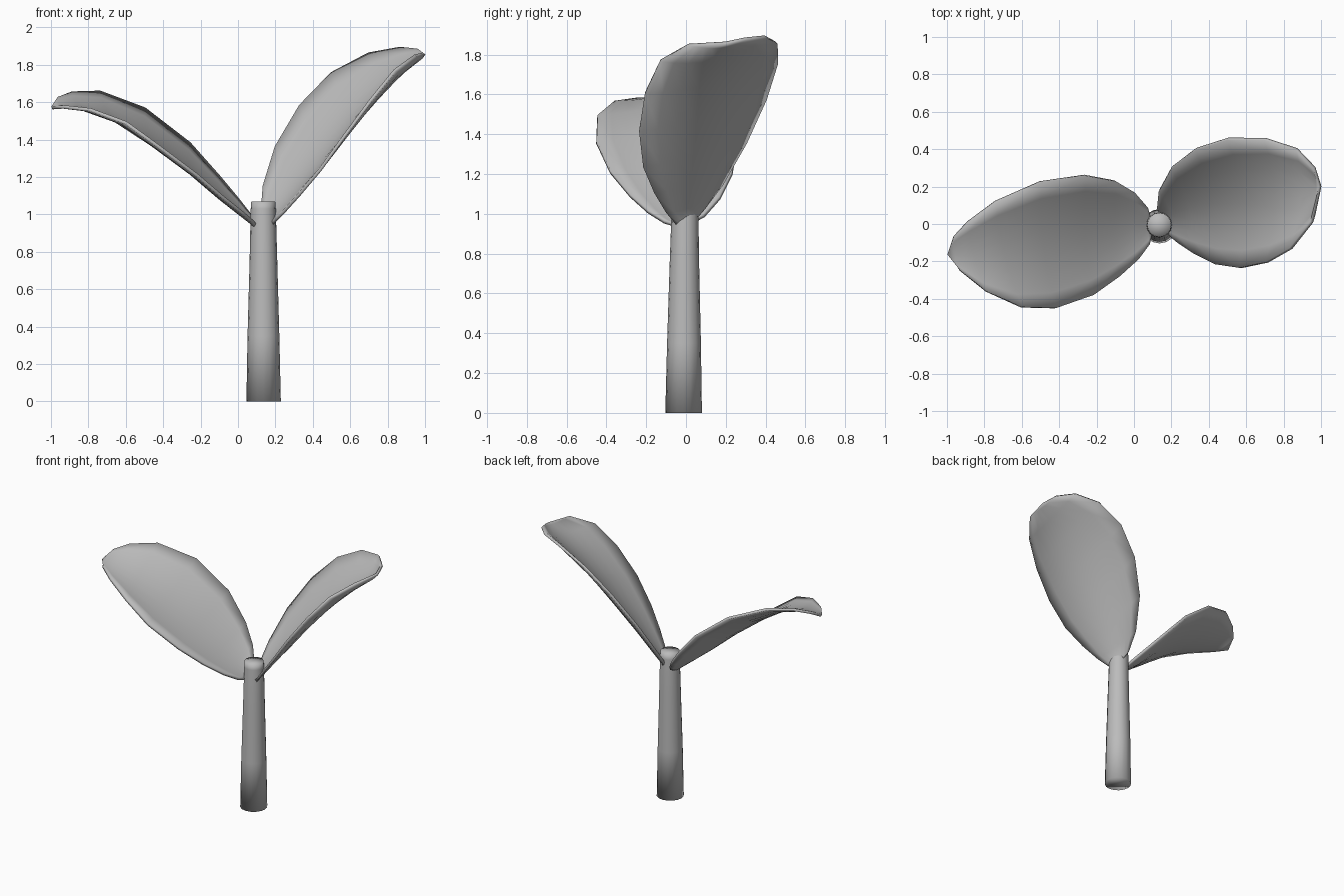
import bpy, bmesh, math
from mathutils import Vector

if "Cube" in bpy.data.objects:
    bpy.data.objects.remove(bpy.data.objects["Cube"])

grey = bpy.data.materials.new("plain_grey")
grey.diffuse_color = (0.5, 0.5, 0.5, 1)
grey.use_nodes = True
grey.node_tree.nodes["Principled BSDF"].inputs["Base Color"].default_value = grey.diffuse_color


def finish(name, bm):
    """Turn a bmesh into a smooth-shaded grey object."""
    bmesh.ops.remove_doubles(bm, verts=bm.verts, dist=0.0005)
    bmesh.ops.recalc_face_normals(bm, faces=bm.faces)
    for f in bm.faces:
        f.smooth = True
    me = bpy.data.meshes.new(name)
    bm.to_mesh(me)
    bm.free()
    me.materials.append(grey)
    ob = bpy.data.objects.new(name, me)
    bpy.context.collection.objects.link(ob)
    return ob


def stem(name, rings, sides=16):
    """Tapered round stalk through (x, y, z, radius) rings, with flat caps."""
    bm = bmesh.new()
    loops = []
    for x, y, z, r in rings:
        loops.append([bm.verts.new((x + r * math.cos(math.tau * i / sides),
                                    y + r * math.sin(math.tau * i / sides), z))
                      for i in range(sides)])
    for a, b in zip(loops, loops[1:]):
        for i in range(sides):
            j = (i + 1) % sides
            bm.faces.new((a[i], a[j], b[j], b[i]))
    bm.faces.new(loops[0][::-1])
    # the top cap is a fan, so it shades like a soft dome
    x, y, z, r = rings[-1]
    bmesh.ops.poke(bm, faces=[bm.faces.new(loops[-1])])
    return finish(name, bm)


def leaf(name, base, tip, back_rim, front_rim, cup_dir, cup, cols=8):
    """Cupped blade between two rim lines, from its base point to its tip."""
    bm = bmesh.new()
    cup_dir = Vector(cup_dir).normalized()
    rows = []
    for p, q in zip([base] + back_rim + [tip], [base] + front_rim + [tip]):
        p, q = Vector(p), Vector(q)
        depth = cup * (p - q).length
        row = []
        for c in range(cols + 1):
            t = c / cols
            row.append(bm.verts.new(p.lerp(q, t) + cup_dir * depth * 4 * t * (1 - t)))
        rows.append(row)
    for a, b in zip(rows, rows[1:]):
        for c in range(cols):
            bm.faces.new((a[c], a[c + 1], b[c + 1], b[c]))
    ob = finish(name, bm)
    thick = ob.modifiers.new("thickness", 'SOLIDIFY')
    thick.thickness = 0.018
    thick.offset = 0
    return ob


# Stalk
stem("stem", [(0.137, -0.012, 0, 0.092), (0.136, -0.01, 0.35, 0.085),
              (0.136, -0.008, 0.75, 0.074), (0.135, -0.005, 1.03, 0.067),
              (0.135, -0.005, 1.07, 0.064)])

# Taller leaf on the right
leaf("right_leaf", (0.16, 0.02, 0.94), (0.995, 0.2, 1.86),
     [(0.125, 0.09, 1.03), (0.135, 0.18, 1.15), (0.20, 0.30, 1.36),
      (0.33, 0.40, 1.58), (0.50, 0.455, 1.755), (0.70, 0.455, 1.86),
      (0.87, 0.40, 1.89), (0.965, 0.30, 1.88)],
     [(0.18, -0.05, 0.95), (0.24, -0.10, 1.01), (0.33, -0.16, 1.11),
      (0.44, -0.215, 1.24), (0.57, -0.235, 1.42), (0.71, -0.205, 1.61),
      (0.84, -0.13, 1.77), (0.95, 0.01, 1.85)],
     (0.6, 0.2, -0.75), 0.12)

# Lower, longer leaf on the left
leaf("left_leaf", (0.10, -0.02, 0.93), (-0.995, -0.16, 1.57),
     [(0.07, 0.09, 0.99), (0.0, 0.17, 1.08), (-0.10, 0.23, 1.20),
      (-0.26, 0.26, 1.38), (-0.50, 0.225, 1.565), (-0.74, 0.12, 1.655),
      (-0.89, 0.01, 1.65), (-0.965, -0.07, 1.62)],
     [(0.08, -0.11, 0.96), (0.02, -0.19, 1.01), (-0.08, -0.28, 1.09),
      (-0.22, -0.38, 1.21), (-0.42, -0.45, 1.36), (-0.60, -0.445, 1.49),
      (-0.79, -0.36, 1.56), (-0.93, -0.25, 1.575)],
     (-0.5, -0.1, -0.85), 0.08)
